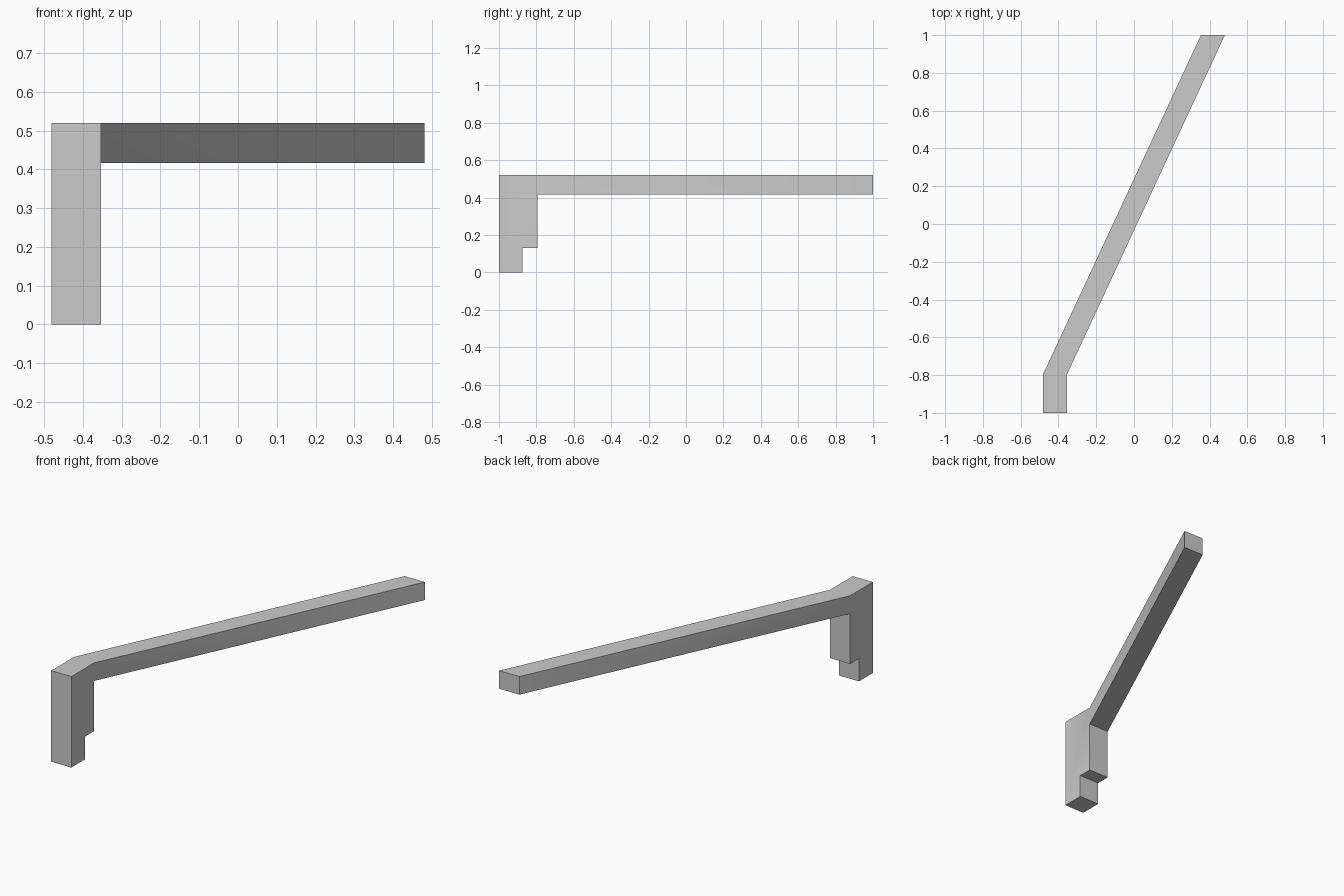
import bpy, bmesh

if "Cube" in bpy.data.objects:
    bpy.data.objects.remove(bpy.data.objects["Cube"])

X0, WIDTH = -0.481, 0.127       # left side of the post, thickness of the bar
BEND, SHIFT = -0.795, 0.835     # where the arm turns, and its sideways run

grey = bpy.data.materials.new("plain grey")
grey.diffuse_color = (0.6, 0.6, 0.6, 1)
grey.use_nodes = True
grey.node_tree.nodes["Principled BSDF"].inputs["Base Color"].default_value = grey.diffuse_color

# Side profile (y, z): stepped post, then the long arm
points = [(-1, 0), (-0.875, 0), (-0.875, 0.13), (BEND, 0.13), (BEND, 0.417),
          (1, 0.417), (1, 0.52), (BEND, 0.52), (-1, 0.52)]
post = [0, 1, 2, 3, 4, 7, 8]
arm = [4, 5, 6, 7]

bm = bmesh.new()


def side(x):
    return [bm.verts.new((x + (SHIFT if y > 0 else 0), y, z)) for y, z in points]


left, right = side(X0), side(X0 + WIDTH)

# Two flat sides
for loop in (post, arm):
    bm.faces.new([left[i] for i in loop])
    bm.faces.new([right[i] for i in reversed(loop)])

# Walls around the outline
n = len(points)
for i in range(n):
    j = (i + 1) % n
    bm.faces.new((left[i], left[j], right[j], right[i]))
bmesh.ops.recalc_face_normals(bm, faces=bm.faces)

mesh = bpy.data.meshes.new("bent_bracket")
bm.to_mesh(mesh)
bm.free()
mesh.materials.append(grey)
bracket = bpy.data.objects.new("bent_bracket", mesh)
bpy.context.collection.objects.link(bracket)

# Soft shading over the shallow bend, sharp corners elsewhere
bpy.context.view_layer.objects.active = bracket
bracket.select_set(True)
bpy.ops.object.shade_smooth_by_angle(angle=0.5236)
